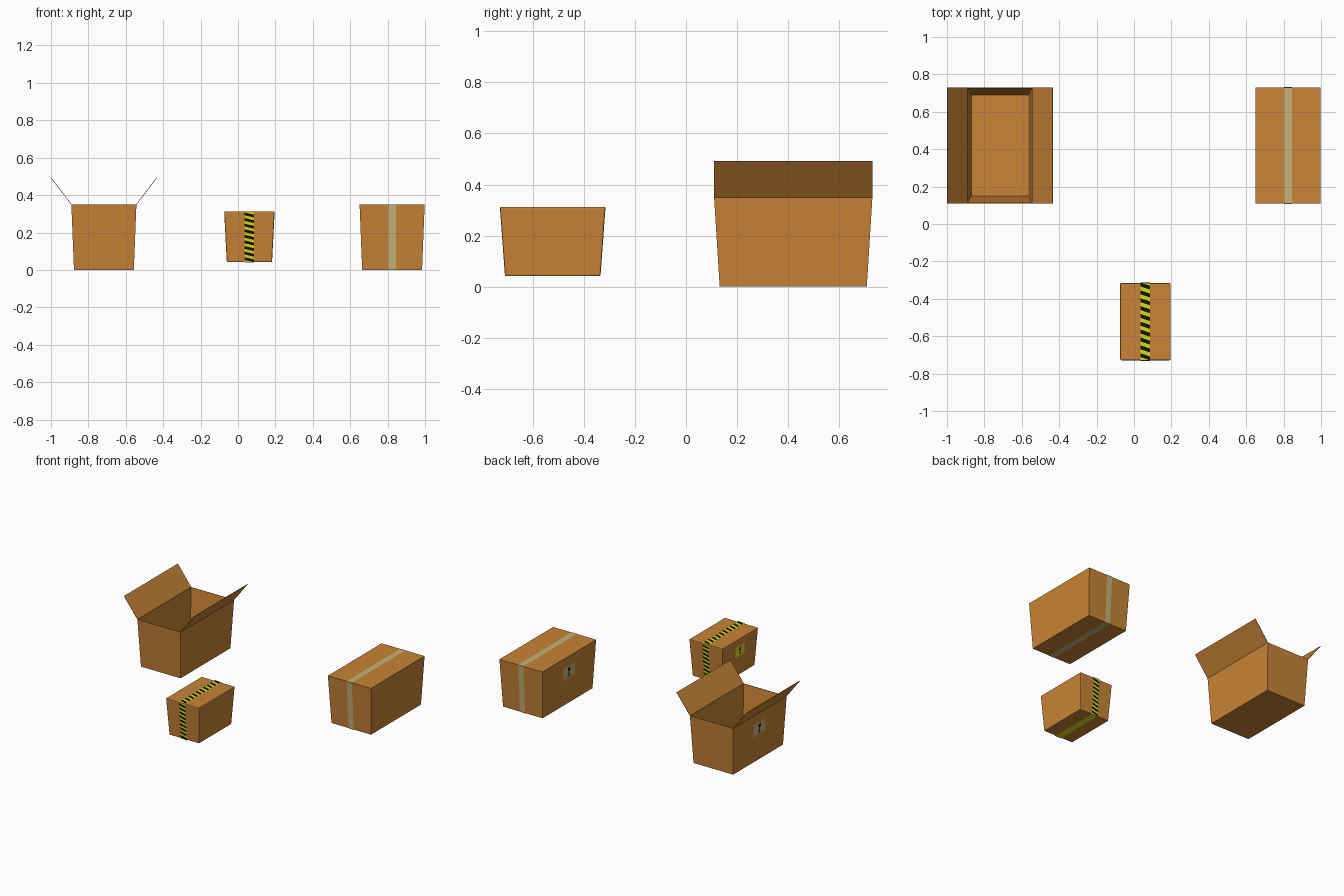
import bpy, bmesh
from mathutils import Vector

if "Cube" in bpy.data.objects:
    bpy.data.objects.remove(bpy.data.objects["Cube"], do_unlink=True)


def material(name, rgb):
    m = bpy.data.materials.new(name)
    m.use_nodes = True
    m.diffuse_color = (*rgb, 1)
    bsdf = next(n for n in m.node_tree.nodes if n.type == 'BSDF_PRINCIPLED')
    bsdf.inputs["Base Color"].default_value = (*rgb, 1)
    bsdf.inputs["Roughness"].default_value = 0.8
    return m


CARD = material("cardboard", (0.58, 0.23, 0.037))
TAPE = material("tan tape", (0.57, 0.45, 0.19))
YELLOW = material("warning yellow", (0.72, 0.68, 0.01))
BLACK = material("ink black", (0.006, 0.006, 0.006))


def finish(name, bm, mat):
    mesh = bpy.data.meshes.new(name)
    bm.to_mesh(mesh)
    bm.free()
    mesh.materials.append(mat)
    ob = bpy.data.objects.new(name, mesh)
    bpy.context.collection.objects.link(ob)
    return ob


def ring(bm, centre, half, z):
    cx, cy = centre
    hx, hy = half
    return [bm.verts.new((cx + sx * hx, cy + sy * hy, z))
            for sx, sy in ((-1, -1), (1, -1), (1, 1), (-1, 1))]


def tapered_body(name, rings, bevel=0):
    """Skin a stack of rectangles and cap both ends."""
    bm = bmesh.new()
    loops = [ring(bm, *r) for r in rings]
    for a, b in zip(loops, loops[1:]):
        for i in range(4):
            j = (i + 1) % 4
            bm.faces.new((a[i], a[j], b[j], b[i]))
    bm.faces.new(loops[0][::-1])
    bm.faces.new(loops[-1])
    if bevel:
        bmesh.ops.bevel(bm, geom=bm.edges[:], offset=bevel, segments=2,
                        profile=0.5, affect='EDGES')
    return finish(name, bm, CARD)


def decal(name, frame, shapes, mat, lift):
    """Lay flat polygons on a plane given by origin, u and v axes."""
    origin, u, v = frame
    n = u.cross(v).normalized()
    bm = bmesh.new()
    for pts in shapes:
        bm.faces.new([bm.verts.new(origin + u * a + v * b + n * lift) for a, b in pts])
    return finish(name, bm, mat)


def rect(x0, y0, x1, y1):
    return [(x0, y0), (x1, y0), (x1, y1), (x0, y1)]


def side_frames(centre, low, high, z0, z1):
    """Frames for front, back, top, bottom and the -x side, with their lengths."""
    cx, cy = centre
    X, Y = Vector((1, 0, 0)), Vector((0, 1, 0))
    frames = {}
    for name, s in (("front", -1), ("back", 1)):
        foot = Vector((cx, cy + s * low[1], z0))
        rise = Vector((cx, cy + s * high[1], z1)) - foot
        frames[name] = ((foot, X * -s, rise.normalized()), rise.length)
    frames["top"] = ((Vector((cx, cy - high[1], z1)), X, Y), 2 * high[1])
    frames["bottom"] = ((Vector((cx, cy - low[1], z0)), -X, Y), 2 * low[1])
    foot = Vector((cx - low[0], cy, z0))
    rise = Vector((cx - high[0], cy, z1)) - foot
    frames["side"] = ((foot, -Y, rise.normalized()), rise.length)
    return frames


def tape_run(prefix, frames, width, mat, striped=False):
    h = width / 2
    for side in ("front", "back", "top", "bottom"):
        frame, length = frames[side]
        decal(f"{prefix}_tape_{side}", frame, [rect(-h, 0, h, length)], mat, 0.002)
        if not striped or side == "bottom":
            continue
        # diagonal hazard stripes
        step = 0.042 if side == "top" else 0.03
        stripes, y = [], 0.0
        while y < length:
            raw = [(-h, y + step * 0.4), (h, y), (h, y + step / 2), (-h, y + step * 0.9)]
            stripes.append([(a, min(b, length)) for a, b in raw])
            y += step
        decal(f"{prefix}_stripes_{side}", frame, stripes, BLACK, 0.0035)


def label(prefix, frames, width, height, mat, glass=True):
    (origin, u, v), length = frames["side"]
    frame = (origin + v * length * 0.67, u, v)
    w, h = width / 2, height / 2
    decal(f"{prefix}_label", frame, [rect(-w, -h, w, h)], mat, 0.002)
    if glass:      # fragile goblet
        mark = [[(-h * .2, h * .1), (h * .2, h * .1), (h * .42, h * .7), (-h * .42, h * .7)],
                rect(-h * .1, -h * .6, h * .1, h * .1),
                rect(-h * .32, -h * .75, h * .32, -h * .6)]
    else:          # warning mark
        mark = [[(-h * .14, -h * .15), (h * .14, -h * .15), (h * .32, h * .7), (-h * .32, h * .7)],
                rect(-h * .17, -h * .7, h * .17, -h * .36)]
    decal(f"{prefix}_label_mark", frame, mark, BLACK, 0.0035)


# Shared size of the two large cartons
LOW, HIGH, TALL = (0.16, 0.288), (0.174, 0.31), 0.35

# Open carton with hollow interior
c = (-0.717, 0.42)
tapered_body("open_carton", [
    (c, LOW, 0), (c, HIGH, TALL),
    (c, (HIGH[0] - 0.003, HIGH[1] - 0.003), TALL),
    (c, (LOW[0] - 0.008, LOW[1] - 0.019), 0.012)])
label("open_carton", side_frames(c, LOW, HIGH, 0, TALL), 0.14, 0.09, TAPE)

# Raised long flaps
for name, s in (("right_flap", -1), ("left_flap", 1)):
    bm = bmesh.new()
    hinge, tip = c[0] + s * HIGH[0], c[0] + s * 0.282
    pts = [(hinge, -1, TALL), (hinge, 1, TALL), (tip, 1, 0.492), (tip, -1, 0.492)]
    bm.faces.new([bm.verts.new((x, c[1] + t * HIGH[1], z)) for x, t, z in pts])
    flap = finish(name, bm, CARD)
    solid = flap.modifiers.new("thickness", 'SOLIDIFY')
    solid.thickness = 0.003
    solid.offset = 0

# Sealed carton
c = (0.824, 0.42)
tapered_body("sealed_carton", [(c, LOW, 0), (c, HIGH, TALL)])
frames = side_frames(c, LOW, HIGH, 0, TALL)
tape_run("sealed_carton", frames, 0.042, TAPE)
label("sealed_carton", frames, 0.14, 0.09, TAPE)

# Small carton with hazard tape
c, low, high = (0.061, -0.522), (0.121, 0.187), (0.135, 0.207)
z0, z1 = 0.041, 0.313
tapered_body("small_carton", [(c, low, z0), (c, high, z1)], bevel=0.006)
frames = side_frames(c, low, high, z0, z1)
tape_run("small_carton", frames, 0.05, YELLOW, striped=True)
label("small_carton", frames, 0.105, 0.075, YELLOW, glass=False)
